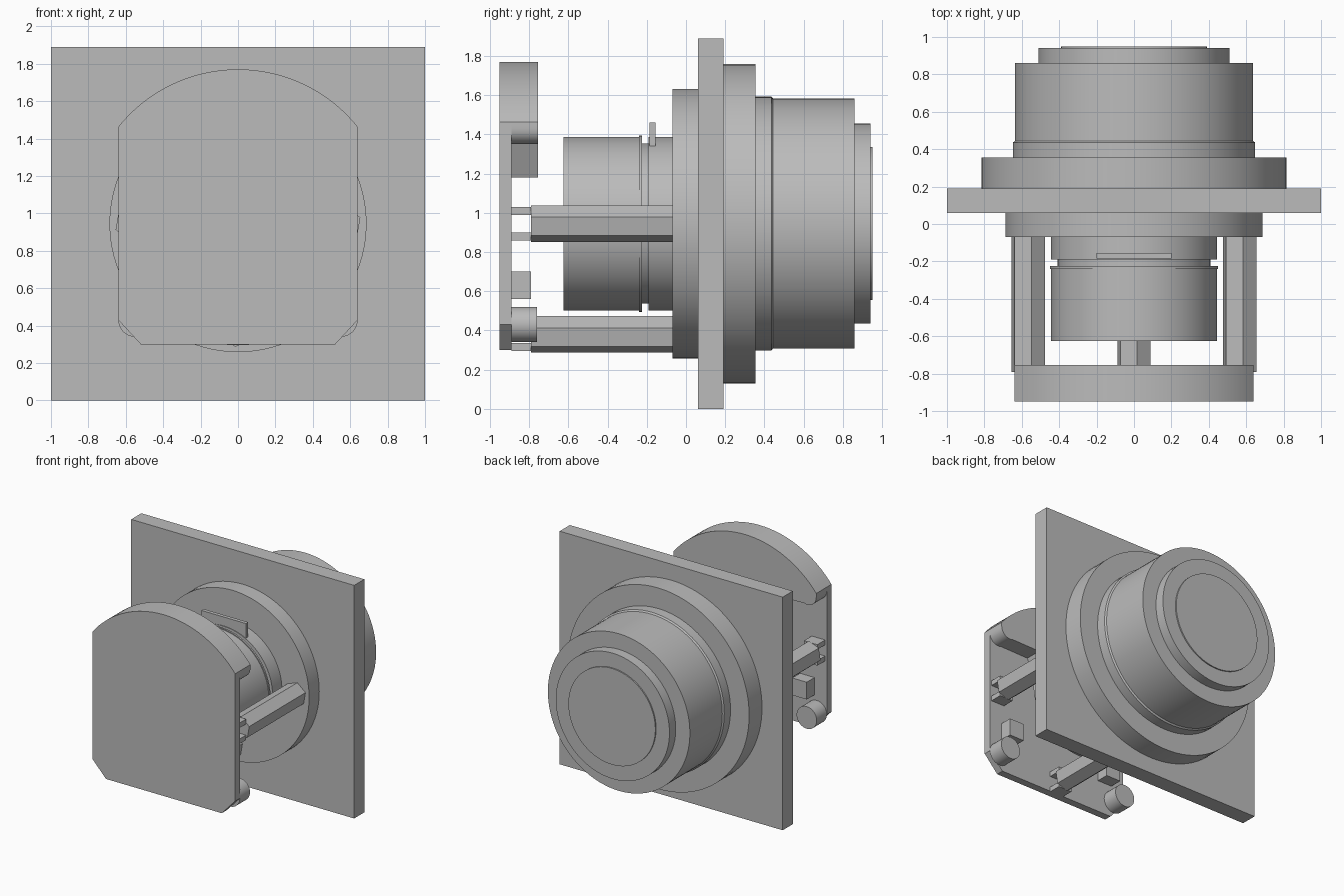
import bpy, bmesh, math
from mathutils import Vector

cube = bpy.data.objects.get("Cube")
if cube:
    bpy.data.objects.remove(cube, do_unlink=True)

AXIS_Z = 0.945
grey = bpy.data.materials.new("plain_grey")
grey.use_nodes = True
grey.diffuse_color = (0.5, 0.5, 0.5, 1)
grey.node_tree.nodes["Principled BSDF"].inputs["Base Color"].default_value = (0.5, 0.5, 0.5, 1)
parts = []


def finish(name, bm):
    bmesh.ops.recalc_face_normals(bm, faces=bm.faces)
    mesh = bpy.data.meshes.new(name)
    bm.to_mesh(mesh)
    bm.free()
    mesh.materials.append(grey)
    obj = bpy.data.objects.new(name, mesh)
    bpy.context.collection.objects.link(obj)
    parts.append(obj)


def prism(name, outline, y0, y1):
    """Extrude an x-z outline along y."""
    bm = bmesh.new()
    face = bm.faces.new([bm.verts.new((x, y0, z)) for x, z in outline])
    ext = bmesh.ops.extrude_face_region(bm, geom=[face])
    verts = [v for v in ext["geom"] if isinstance(v, bmesh.types.BMVert)]
    bmesh.ops.translate(bm, verts=verts, vec=(0, y1 - y0, 0))
    finish(name, bm)


def box(name, x0, x1, y0, y1, z0, z1):
    prism(name, [(x0, z0), (x1, z0), (x1, z1), (x0, z1)], y0, y1)


def arc(cx, cz, r, start, end, steps):
    angles = [math.radians(start + (end - start) * i / steps) for i in range(steps + 1)]
    return [(cx + r * math.cos(a), cz + r * math.sin(a)) for a in angles]


def rod(name, x, z, r, y0, y1, sides=32, turn=0):
    prism(name, arc(x, z, r, turn, turn + 360, sides)[:-1], y0, y1)


def lathe(name, profile, sides=96):
    """Spin (y, radius) steps around the main axis."""
    bm = bmesh.new()
    rings = []
    for y, r in profile:
        rings.append([bm.verts.new((x, y, z)) for x, z in arc(0, AXIS_Z, r, 0, 360, sides)[:-1]])
    for a, b in zip(rings, rings[1:]):
        for i in range(sides):
            j = (i + 1) % sides
            bm.faces.new((a[i], a[j], b[j], b[i]))
    bm.faces.new(rings[0])
    bm.faces.new(rings[-1])
    finish(name, bm)


# Square mounting panel
box("mounting_panel", -1, 1, 0.06, 0.19, 0, 1.89)

# Round body behind the panel
lathe("rear_body", [(0.19, 0.815), (0.355, 0.815), (0.355, 0.648), (0.435, 0.648),
                    (0.445, 0.637), (0.86, 0.637), (0.86, 0.51), (0.94, 0.51),
                    (0.94, 0.39), (0.95, 0.39)])

# Collar and grooved barrel in front of the panel
lathe("front_barrel", [(-0.625, 0.443), (-0.24, 0.443), (-0.24, 0.45), (-0.225, 0.45),
                       (-0.225, 0.408), (-0.19, 0.408), (-0.19, 0.443), (-0.07, 0.443),
                       (-0.07, 0.687), (0.06, 0.687)])
box("barrel_key", -0.2, 0.2, -0.185, -0.155, 1.34, 1.46)

# Front board with domed top and clipped lower corners
end = math.degrees(math.acos(0.64 / 0.82))
dome = arc(0, 0.95, 0.82, end, 180 - end, 32)
prism("front_board", dome + [(-0.64, 0.43), (-0.52, 0.3), (0.52, 0.3), (0.64, 0.43)], -0.95, -0.89)

# Thick crescent rim behind the top of the board, with rounded ends
left_end = arc(-0.56, 1.43, 0.08, 180, 290, 8)
right_end = [(-x, z) for x, z in reversed(left_end)]
prism("top_rim", dome + left_end + [(-0.28, 1.35), (-0.2, 1.18), (0.2, 1.18), (0.28, 1.35)]
      + right_end, -0.89, -0.755)

# Hexagonal standoffs with slotted ends
for name, x, z, turn in (("right_standoff", -0.565, AXIS_Z, 20),
                         ("left_standoff", 0.565, AXIS_Z, 20),
                         ("bottom_standoff", 0, 0.38, 20)):
    rod(name, x, z, 0.095, -0.79, -0.07, 6, turn)
    for label, dz in (("lower", -0.065), ("upper", 0.065)):
        box(name + "_" + label + "_pad", x - 0.06, x + 0.06, -0.89, -0.79,
            z + dz - 0.02, z + dz + 0.02)

# Lower pegs and their small blocks
for side, s in (("left", 1), ("right", -1)):
    rod(side + "_peg", s * 0.55, 0.43, 0.09, -0.89, -0.76)
    x0, x1 = sorted((s * 0.4, s * 0.53))
    box(side + "_peg_block", x0, x1, -0.89, -0.79, 0.56, 0.7)

bpy.ops.object.select_all(action="DESELECT")
for obj in parts:
    obj.select_set(True)
bpy.context.view_layer.objects.active = parts[0]
bpy.ops.object.shade_smooth_by_angle(angle=math.radians(30))
